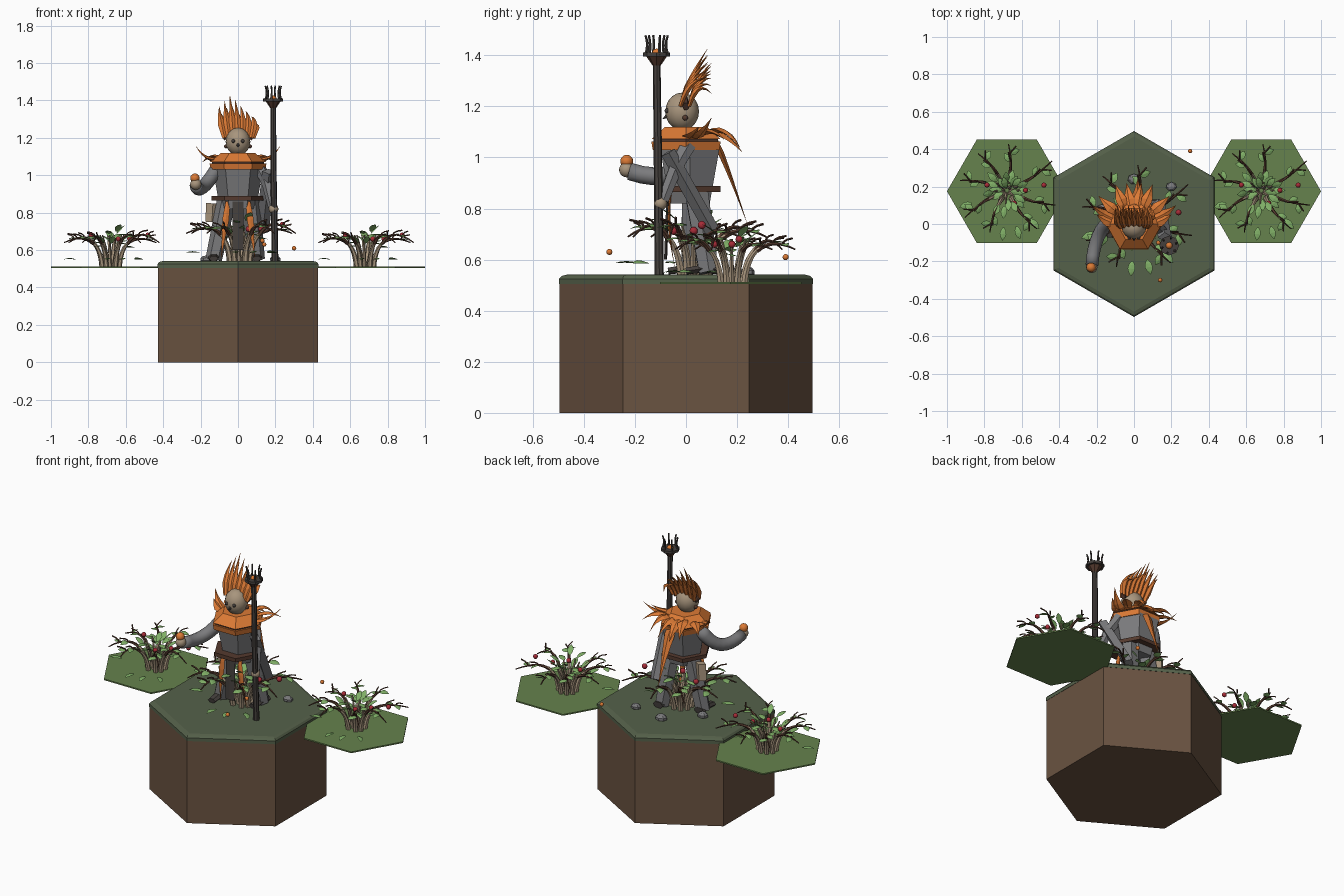
import bpy, bmesh, random
from math import sin, cos, pi, radians
from mathutils import Vector as V, Matrix

cube = bpy.data.objects.get("Cube")
if cube:
    bpy.data.objects.remove(cube, do_unlink=True)


def material(name, code):
    """Flat material from an sRGB hex code, stored as linear values."""
    lin = [((int(code[i:i + 2], 16) / 255 + 0.055) / 1.055) ** 2.4 for i in (0, 2, 4)] + [1]
    m = bpy.data.materials.new(name)
    m.use_nodes = True
    m.diffuse_color = lin
    m.node_tree.nodes["Principled BSDF"].inputs["Base Color"].default_value = lin
    return m


EARTH = material("earth brown", "6a5341")
MOSS = material("dark moss", "55614a")
GRASS = material("grass green", "66824d")
LEAF = material("leaf green", "7fae66")
BARK = material("dark bark", "553a2e")
TAN = material("tan skin", "a8957d")
ORANGE = material("feather orange", "dc7a35")
GREY = material("cloth grey", "7b7b7d")
DARK = material("dark wood", "45403d")
RED = material("berry red", "a82c38")


def finish(bm, name, mat, smooth=False):
    bmesh.ops.recalc_face_normals(bm, faces=bm.faces)
    me = bpy.data.meshes.new(name)
    bm.to_mesh(me)
    bm.free()
    me.materials.append(mat)
    ob = bpy.data.objects.new(name, me)
    bpy.context.collection.objects.link(ob)
    if smooth:
        me.shade_smooth()
    return ob


def skin_rings(bm, rings):
    """Bridge closed rings of points and cap both ends."""
    vs = [[bm.verts.new(p) for p in r] for r in rings]
    n = len(vs[0])
    for a, b in zip(vs, vs[1:]):
        for i in range(n):
            j = (i + 1) % n
            bm.faces.new((a[i], a[j], b[j], b[i]))
    bm.faces.new(vs[0][::-1])
    bm.faces.new(vs[-1])


def loft(name, mat, levels, n=6, turn=0, at=(0, 0)):
    """Stack of polygons given as (height, x radius, y radius)."""
    bm = bmesh.new()
    ang = [radians(turn) + 2 * pi * i / n for i in range(n)]
    skin_rings(bm, [[V((at[0] + rx * cos(a), at[1] + ry * sin(a), z)) for a in ang]
                    for z, rx, ry in levels])
    return finish(bm, name, mat)


def arc(a, b, c, n=6):
    a, b, c = V(a), V(b), V(c)
    return [a * (1 - t) ** 2 + b * 2 * t * (1 - t) + c * t * t for t in (i / n for i in range(n + 1))]


def sweep(bm, pts, radius, sides=6, flat=1, wide=(1, 0.03, 0.02)):
    """Tube along points; radius is a function of 0..1, flat squashes it."""
    pts, rings, last = [V(p) for p in pts], [], len(pts) - 1
    for i, p in enumerate(pts):
        t = (pts[min(i + 1, last)] - pts[max(i - 1, 0)]).normalized()
        s = (V(wide) - t * t.dot(V(wide))).normalized()
        u, r = t.cross(s), max(radius(i / last), 0.0006)
        rings.append([p + s * r * cos(k * 2 * pi / sides) + u * r * flat * sin(k * 2 * pi / sides)
                      for k in range(sides)])
    skin_rings(bm, rings)


def tube(name, mat, pts, radius, smooth=False, **kw):
    bm = bmesh.new()
    sweep(bm, pts, radius, **kw)
    return finish(bm, name, mat, smooth)


def add_ball(bm, at, r, scale=(1, 1, 1), u=12, v=8):
    m = Matrix.Translation(at) @ Matrix.Diagonal((*scale, 1))
    bmesh.ops.create_uvsphere(bm, u_segments=u, v_segments=v, radius=r, matrix=m)


def ball(name, mat, at, r, scale=(1, 1, 1), smooth=True, u=16, v=10):
    bm = bmesh.new()
    add_ball(bm, at, r, scale, u, v)
    return finish(bm, name, mat, smooth)


def feather(width):
    return lambda t: width * (0.6 + 1.2 * t) if t < 0.35 else width * 1.55 * (1 - t)


# Ground
loft("earth_block", EARTH, [(0, 0.495, 0.495), (0.51, 0.495, 0.495)], turn=30)
loft("moss_cap", MOSS, [(0.505, 0.497, 0.497), (0.525, 0.497, 0.497),
                        (0.536, 0.487, 0.487), (0.541, 0.468, 0.468)], turn=30)
for side, label in ((-1, "right"), (1, "left")):
    loft(label + "_grass_tile", GRASS, [(0.504, 0.32, 0.32), (0.512, 0.32, 0.32)], at=(side * 0.68, 0.175))
for i, (x, y, r) in enumerate(((0, 0.24, 0.033), (0.2, 0.2, 0.028), (-0.17, 0.08, 0.03))):
    ball(f"stone_{i}", GREY, (x, y, 0.55), r, (1.1, 0.9, 0.7), False, 7, 5)


def bush(name, centre, size):
    """Arching stems and twigs with leaves and berries."""
    rng = random.Random(7)
    stems, twigs, leaves, berries = (bmesh.new() for _ in range(4))

    def place(deg, r, z):
        return V(centre) + V((cos(radians(deg)) * r, sin(radians(deg)) * r, z)) * size

    def leaf(p, deg, length, rise):
        d = V((cos(radians(deg)), sin(radians(deg)), rise)).normalized() * length * size
        w = V((-sin(radians(deg)), cos(radians(deg)), rng.uniform(-0.4, 0.4)))
        sweep(leaves, arc(p, p + d * 0.5 + V((0, 0, 0.01)), p + d, 4),
              lambda t: 0.018 * size * sin(pi * (0.08 + 0.92 * t)), 4, 0.15, w)

    for deg in (160, 205, 240, 300, 335, 25, 80, 120):
        reach = rng.uniform(0.24, 0.29)
        top = rng.uniform(0.17, 0.22)
        sweep(stems, arc(place(deg, 0.05, 0), place(deg, 0.06, 0.1), place(deg, 0.11, 0.135)),
              lambda t: size * (0.014 - 0.006 * t), 6)
        path = arc(place(deg, 0.1, 0.125), place(deg, 0.16, top), place(deg + 8, reach, 0.13), 7)
        sweep(twigs, path, lambda t: size * (0.01 - 0.007 * t), 5)
        for k, turn in ((3, 25), (5, -30)):
            tip = path[k] + V((cos(radians(deg + turn)), sin(radians(deg + turn)), 0.5)) * 0.05 * size
            sweep(twigs, arc(path[k], path[k] + V((0, 0, 0.02)), tip, 3), lambda t: 0.004 * size, 4)
            leaf(path[k], deg + turn * 2, 0.055, -0.1)
        sweep(stems, arc(place(deg + 20, 0.02, 0), place(deg + 20, 0.03, 0.09), place(deg + 25, 0.07, 0.17)),
              lambda t: size * (0.011 - 0.007 * t), 5)
    for i in range(20):
        deg = i * 137.5
        leaf(place(deg, rng.uniform(0.01, 0.1), rng.uniform(0.1, 0.19)), deg, 0.07, rng.uniform(-0.1, 0.8))
    for deg in (200, 265, 285, 310):
        leaf(place(deg, 0.2, 0.04), deg, 0.07, 0)
    for deg, r, z in ((0, 0.1, 0.15), (8, 0.2, 0.17), (300, 0.08, 0.15), (165, 0.11, 0.17)):
        add_ball(berries, place(deg, r, z), 0.014 * size, u=10, v=6)
    finish(stems, name + "_stems", TAN)
    finish(twigs, name + "_twigs", BARK)
    finish(leaves, name + "_leaves", LEAF)
    finish(berries, name + "_berries", RED, True)


bush("right_bush", (-0.68, 0.18, 0.51), 1)
bush("left_bush", (0.68, 0.18, 0.51), 1)
bush("middle_bush", (0.01, 0.03, 0.54), 1.15)
for i, p in enumerate(((0.3, 0.39, 0.61), (0.14, -0.3, 0.63), (0.13, -0.1, 0.65))):
    ball(f"amber_seed_{i}", ORANGE, p, 0.012, u=8, v=6)

# Legs and hip clothing
legs = (("right", (-0.06, 0.03, 0.87), (-0.13, 0.02, 0.55)), ("left", (0.065, 0.04, 0.87), (0.1, 0.09, 0.55)))
for label, hip, foot in legs:
    tube(label + "_leg", GREY, arc(hip, (V(hip) + V(foot)) / 2, foot, 2), lambda t: 0.052 - 0.008 * t)
    x, y, z = foot
    tube(label + "_boot", DARK, [(x, y + 0.04, 0.56), (x, y - 0.02, 0.565), (x, y - 0.09, 0.555)],
         lambda t: 0.035 - 0.01 * t, flat=0.6)
for s, label in ((-1, "right"), (1, "left")):
    tube(label + "_hip_feather", ORANGE, arc((s * 0.055, -0.06, 0.86), (s * 0.07, -0.08, 0.72), (s * 0.09, -0.04, 0.56)),
         feather(0.018), sides=4, flat=0.3)
tube("hip_pouch", TAN, [(-0.135, 0.05, 0.85), (-0.14, 0.05, 0.75)], lambda t: 0.035, sides=4, flat=0.7)
tube("front_cloth", DARK, [(0, -0.07, 0.86), (0, -0.08, 0.6)], lambda t: 0.03, sides=4, flat=0.2)

# Torso, belt and collar
loft("torso", GREY, [(0.82, 0.09, 0.09), (0.87, 0.105, 0.1), (1.04, 0.135, 0.135), (1.1, 0.1, 0.1)], at=(0, 0.015))
loft("belt", BARK, [(0.865, 0.142, 0.15), (0.888, 0.142, 0.15)], at=(0, 0.005))
loft("collar_lower", ORANGE, [(1.03, 0.146, 0.15), (1.062, 0.152, 0.157)])
loft("collar_band", BARK, [(1.06, 0.14, 0.145), (1.075, 0.14, 0.145)])
loft("collar_upper", ORANGE, [(1.072, 0.15, 0.155), (1.12, 0.09, 0.095)])

# Feather mantle
bm = bmesh.new()
quills = (((0.09, 0.02, 1.08), (0.17, 0.05, 1.07), (0.225, 0.1, 1.155)),
          ((0.1, 0, 1.08), (0.16, 0.02, 1.08), (0.2, 0.05, 1.12)),
          ((0.09, 0.06, 1.09), (0.14, 0.1, 1.12), (0.19, 0.15, 1.07)),
          ((0.05, 0.08, 1.1), (0.08, 0.16, 1.13), (0.1, 0.21, 1.04)),
          ((0.02, 0.08, 1.1), (0.03, 0.16, 1.1), (0.04, 0.22, 1.02)))
for s in (-1, 1):
    for q in quills:
        sweep(bm, arc(*((s * x, y, z) for x, y, z in q)), feather(0.03), 4, 0.35, (s * 0.5, -0.6, 0.1))
finish(bm, "feather_mantle", ORANGE)
tube("tail_feather", ORANGE, arc((0.01, 0.1, 1.1), (0.02, 0.15, 1.0), (0.02, 0.24, 0.74)),
     feather(0.033), sides=4, flat=0.35)

# Head
ball("head", TAN, (0, -0.015, 1.18), 0.066, (1, 1, 1.12))
for s, label in ((-1, "right"), (1, "left")):
    ball(label + "_eye", DARK, (s * 0.025, -0.074, 1.183), 0.01, u=10, v=6)
    ball(label + "_ear_stud", BARK, (s * 0.064, -0.003, 1.155), 0.011, u=10, v=6)
tube("beak", DARK, [(0, -0.07, 1.165), (0, -0.092, 1.15)], lambda t: 0.012 * (1 - t), sides=6)

# Crest of two feather rows
bm = bmesh.new()
for row in (0, 1):
    for i in range(7):
        u = (i - 3 + 0.4 * row) / 3
        h = 1.43 - 0.09 * abs(u + 0.3) - 0.05 * row
        sweep(bm, arc((0.072 * u, -0.022 + 0.035 * row, 1.2), (0.1 * u, 0.01 + 0.03 * row, 1.31),
                      (0.085 * u - 0.015, 0.085 + 0.015 * row, h)), feather(0.019), 4, 0.6)
finish(bm, "feather_crest", ORANGE)
tube("crest_band", BARK, arc((-0.08, 0, 1.2), (0, -0.01, 1.26), (0.08, 0, 1.2)), lambda t: 0.014, flat=1.3, wide=(0, 1, 0))

# Arms and hands
tube("right_arm", GREY, arc((-0.11, 0.02, 1.04), (-0.21, -0.02, 0.88), (-0.225, -0.22, 0.945), 8),
     lambda t: 0.038 - 0.004 * t, True, sides=12, wide=(1, -0.6, 0.1))
ball("right_hand", TAN, (-0.226, -0.232, 0.952), 0.03)
ball("held_orb", ORANGE, (-0.23, -0.232, 0.985), 0.025)
tube("left_upper_arm", GREY, [(0.11, 0.01, 1.05), (0.155, -0.04, 0.96), (0.185, -0.09, 0.83)],
     lambda t: 0.034 - 0.01 * t)
tube("hanging_sleeve", GREY, [(0.165, -0.07, 1.02), (0.13, 0.11, 0.7)], lambda t: 0.036, sides=4, flat=0.8)
ball("left_hand", TAN, (0.19, -0.1, 0.82), 0.026)

# Staff with a pronged crown
tube("staff", DARK, [(0.198, -0.105, 0.54), (0.19, -0.11, 1.0), (0.188, -0.115, 1.38)],
     lambda t: 0.018 - 0.003 * t, sides=8)
loft("staff_cup", BARK, [(1.36, 0.016, 0.016), (1.395, 0.04, 0.04)], 8, at=(0.188, -0.115))
loft("staff_rim", DARK, [(1.395, 0.053, 0.053), (1.41, 0.053, 0.053)], 8, at=(0.188, -0.115))
ball("staff_ember", ORANGE, (0.188, -0.115, 1.408), 0.018)
bm = bmesh.new()
for i in range(6):
    c, s = cos(i * pi / 3 + 0.3), sin(i * pi / 3 + 0.3)
    sweep(bm, arc(*((0.188 + c * r, -0.115 + s * r, z) for r, z in ((0.045, 1.4), (0.03, 1.44), (0.045, 1.478))), 4),
          lambda t: 0.0065 - 0.002 * t, 5)
finish(bm, "staff_prongs", DARK)
